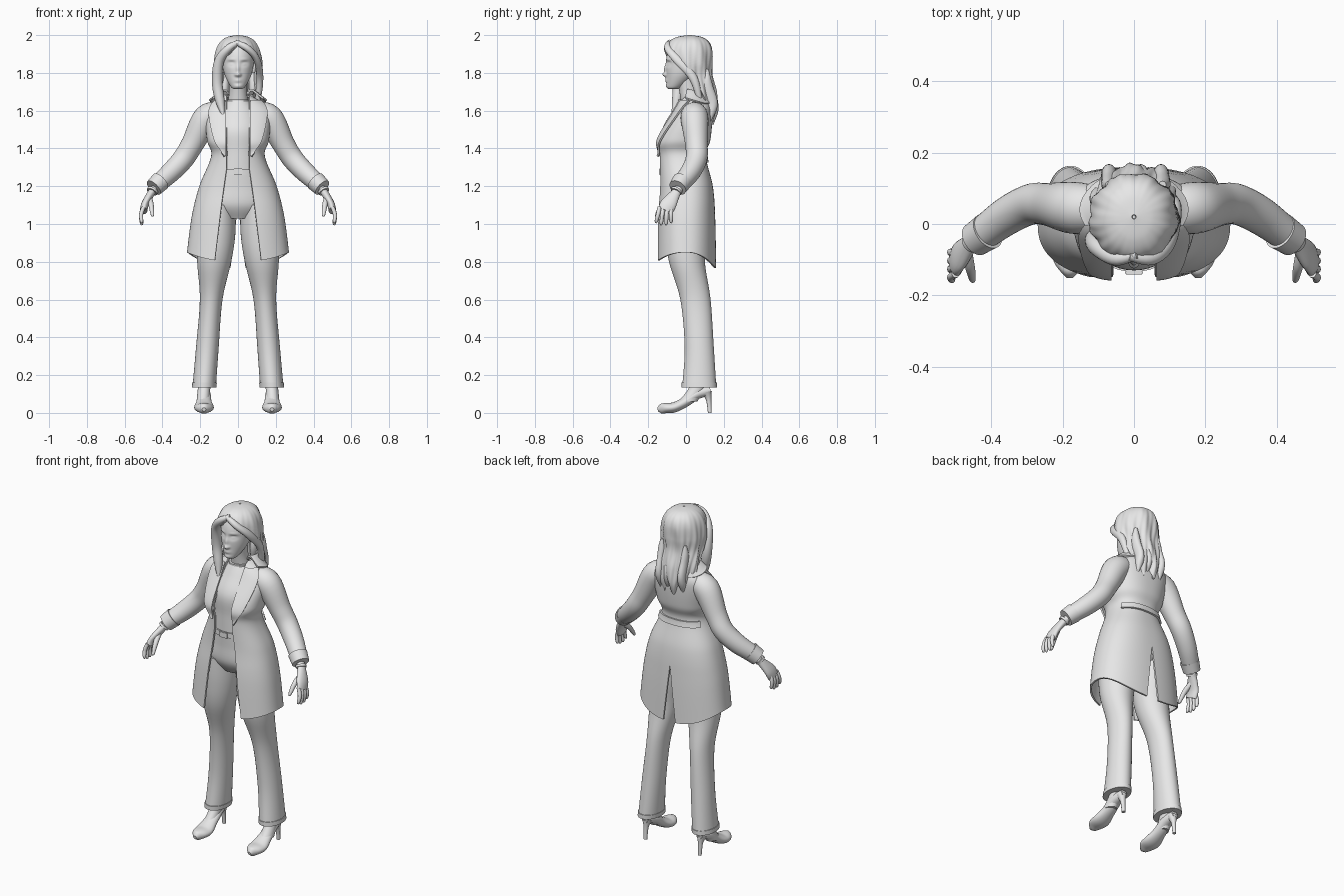
import bpy, bmesh, math
from math import sin, cos, pi, exp, radians
from mathutils import Vector

default_cube = bpy.data.objects.get("Cube")
if default_cube:
    bpy.data.objects.remove(default_cube)

GREY = (.8, .8, .8, 1)
grey = bpy.data.materials.new("light_grey")
grey.use_nodes = True
grey.diffuse_color = GREY
grey.node_tree.nodes["Principled BSDF"].inputs["Base Color"].default_value = GREY


def sample(rows, along):
    """Smooth curve through the rows, with along running from 0 to 1."""
    last = len(rows) - 1
    place = along * last
    start = min(int(place), last - 1)
    f = place - start
    before, here, there, after = (rows[max(0, min(last, start + k))] for k in (-1, 0, 1, 2))
    return [q + f * ((r - p) + f * ((2 * p - 5 * q + 4 * r - s) + f * (3 * (q - r) + s - p))) / 2
            for p, q, r, s in zip(before, here, there, after)]


def finish(name, bm, mirror=False, thickness=0, angle=40):
    """Turn a bmesh into a shaded object, with its modifiers applied."""
    bmesh.ops.recalc_face_normals(bm, faces=bm.faces)
    mesh = bpy.data.meshes.new(name)
    bm.to_mesh(mesh)
    bm.free()
    mesh.materials.append(grey)
    part = bpy.data.objects.new(name, mesh)
    bpy.context.scene.collection.objects.link(part)
    if mirror:
        part.modifiers.new("Mirror", 'MIRROR')
    if thickness:
        shell = part.modifiers.new("Solidify", 'SOLIDIFY')
        shell.thickness, shell.offset = thickness, -1
    bpy.ops.object.select_all(action='DESELECT')
    part.select_set(True)
    bpy.context.view_layer.objects.active = part
    for modifier in list(part.modifiers):
        bpy.ops.object.modifier_apply(modifier=modifier.name)
    bpy.ops.object.shade_smooth_by_angle(angle=radians(angle))


def surface(name, point, rows, columns, closed=False, **options):
    """Skin over point(u, v); closed rings get end caps."""
    bm = bmesh.new()
    count = columns if closed else columns + 1
    rings = [[bm.verts.new(point(i / rows, j / columns)) for j in range(count)] for i in range(rows + 1)]
    for lower, upper in zip(rings, rings[1:]):
        for j in range(columns):
            k = (j + 1) % count
            bm.faces.new((lower[j], lower[k], upper[k], upper[j]))
    if closed:
        bm.faces.new(rings[0])
        bm.faces.new(rings[-1])
    finish(name, bm, **options)


def loft(name, rows, lean=None, sides=40, steps=6, shape=None, **options):
    """Upright form from rows of (z, centre y, half width, half depth)."""
    def point(u, v):
        z, centre, width, depth = sample(rows, u)
        angle = v * 2 * pi
        across = lean(z) if lean else 0
        spot = Vector((across + width * sin(angle), centre - depth * cos(angle), z))
        return shape(spot, cos(angle)) if shape else spot
    surface(name, point, (len(rows) - 1) * steps, sides, True, **options)


def band(name, z, centre, width, depth, height, **options):
    """Raised strip round an upright form."""
    rim = .004
    loft(name, [(z, centre, width - rim, depth - rim), (z, centre, width, depth),
                (z + height, centre, width, depth), (z + height, centre, width - rim, depth - rim)],
         steps=1, **options)


def tube(name, rows, depth=1, axis=(0, 1, 0), sides=24, steps=6, **options):
    """Round form along rows of (x, y, z, radius), flattened to the given depth."""
    def point(u, v):
        *centre, radius = sample(rows, u)
        ahead, behind = sample(rows, min(u + .01, 1)), sample(rows, max(u - .01, 0))
        tangent = (Vector(ahead[:3]) - Vector(behind[:3])).normalized()
        side = Vector(axis)
        side = (side - tangent * side.dot(tangent)).normalized()
        angle = v * 2 * pi
        return (Vector(centre) + side * radius * cos(angle)
                + tangent.cross(side) * min(radius, depth) * sin(angle))
    surface(name, point, (len(rows) - 1) * steps, sides, True, **options)


# Coat: half shell with an open front, a back slit and a dipping hem
COAT = [(1.68, .05, .07, .07), (1.6, .04, .165, .1), (1.45, -.01, .165, .14), (1.36, -.02, .142, .125),
        (1.2, 0, .205, .142), (1.04, 0, .245, .155), (.85, 0, .27, .16)]
SQUARENESS = .85


def coat_point(along, v, offset=0, start=None, width=None):
    z, centre, half_width, half_depth = sample(COAT, along)
    front_gap = .06 + .14 * max(0, 1.3 - z)
    back_gap = .16 * max(0, 1.1 - z)
    if start is None:
        start = math.asin(min(1, front_gap / half_width) ** (1 / SQUARENESS))
    end = start + width if width else pi - math.asin((back_gap / half_width) ** (1 / SQUARENESS))
    angle = start + (end - start) * v
    facing = cos(angle)
    low = max(0, min(1, (1.1 - z) * 4))
    hem_drop = low * facing ** 2 * (.05 if facing > 0 else .085)
    return Vector(((half_width + offset) * max(sin(angle), 0) ** SQUARENESS,
                   centre - (half_depth + offset) * math.copysign(abs(facing) ** SQUARENESS, facing),
                   z - hem_drop))


def lapel_point(u, v):
    return coat_point(.07 + u * .43, v, offset=.01 + .01 * v, width=.02 + .75 * (1 - u) ** .7)


def half_belt_point(u, v):
    return coat_point(.5 + u * .04, v, offset=.01, start=2.1)


surface("coat", coat_point, 60, 48, mirror=True, thickness=.01)
surface("lapel", lapel_point, 24, 8, mirror=True, thickness=.01)
surface("back_half_belt", half_belt_point, 4, 16, mirror=True, thickness=.01)

# Collar folded over the shoulders, pointed at the front
COLLAR = [(1.69, .06, .07, .06), (1.7, .055, .085, .075), (1.64, .05, .145, .1)]


def collar_point(u, v):
    z, centre, width, depth = sample(COLLAR, u)
    start = .75 + u / 4
    angle = start + (pi - start) * v
    lift = .03 * u * max(0, 1 - v * 2)
    return Vector((width * max(sin(angle), 0) + lift / 2, centre - depth * cos(angle), z + lift))


surface("collar", collar_point, 14, 28, mirror=True, thickness=.01)

# Sleeves with turned cuffs
tube("sleeve", [(.09, .045, 1.58, .06), (.165, .045, 1.56, .073), (.24, .055, 1.425, .06), (.29, .055, 1.345, .057),
                (.36, .02, 1.27, .053), (.44, -.04, 1.2, .045)], sides=32, mirror=True)
tube("cuff", [(.41, -.02, 1.227, .053), (.446, -.044, 1.192, .048)], sides=32, mirror=True)

# Hands, fingers and bracelet
tube("hand", [(.43, -.03, 1.2, .025), (.455, -.05, 1.17, .025), (.49, -.09, 1.11, .042), (.5, -.11, 1.07, .04)],
     depth=.02, mirror=True)
for order, finger in enumerate(("index_finger", "middle_finger", "ring_finger", "little_finger")):
    root = -.14 + .02 * order
    tip = root * 1.3 + .025
    drop = 1 + .01 * abs(order - 1.5)
    tube(finger, [(.5, root, 1.09, .011), (.513, (root + tip) / 2, 1.05, .011), (.51, tip, drop, .009),
                  (.506, tip, drop - .01, .003)], sides=12, mirror=True)
tube("thumb", [(.47, -.07, 1.14, .015), (.46, -.12, 1.1, .014), (.453, -.155, 1.05, .009), (.45, -.16, 1.04, .003)],
     sides=12, mirror=True)
tube("bracelet", [(.45, -.048, 1.18, .03), (.456, -.054, 1.17, .03)], mirror=True)

# Top, trousers and belt
loft("top", [(1.66, .02, .052, .055), (1.6, .015, .1, .086), (1.5, -.01, .133, .116), (1.38, -.018, .12, .108),
             (1.27, -.012, .135, .114)])
band("neckline", 1.65, .02, .06, .062, .01)
loft("trouser_seat", [(1.28, -.012, .137, .116), (1.2, 0, .165, .124), (1.1, 0, .18, .12), (1.03, 0, .1, .08)])


def leg_lean(z):
    return .19 - .08 * z


loft("trouser_leg", [(1.1, 0, .085, .115), (.95, 0, .1, .11), (.8, .005, .09, .095), (.6, .05, .06, .08),
                     (.35, .07, .06, .077), (.14, .07, .062, .09)], lean=leg_lean, mirror=True)
band("trouser_hem", .135, .07, .065, .093, .025, lean=leg_lean, mirror=True)
band("belt", 1.26, -.012, .143, .122, .03)
bm = bmesh.new()
bmesh.ops.create_cube(bm, size=.05)
for vert in bm.verts:
    vert.co = (vert.co.x, vert.co.y / 4 - .136, vert.co.z * .7 + 1.276)
bmesh.ops.bevel(bm, geom=bm.edges[:], offset=.003, segments=2, affect='EDGES')
finish("buckle", bm)

# Feet in pointed heeled shoes
FOOT = .18
loft("ankle", [(.06, .01, .034, .05), (.14, .06, .033, .042), (.24, .066, .035, .042)], lean=leg_lean, mirror=True)
tube("shoe", [(FOOT, -.15, .018, .01), (FOOT, -.11, .025, .043), (FOOT, -.06, .03, .052), (FOOT, 0, .06, .04),
              (FOOT, .06, .1, .035), (FOOT, .13, .12, .02)], depth=.027, axis=(1, 0, 0), mirror=True)
tube("heel", [(FOOT, .11, .11, .028), (FOOT, .12, .07, .014), (FOOT, .126, 0, .01)], sides=16, mirror=True)

# Head with modelled features: (x to each side, z, width, height, push forward)
FEATURES = {
    "nose_tip": (0, 1.79, .013, .012, .018),
    "nose_bridge": (0, 1.82, .01, .025, .01),
    "nostrils": (.012, 1.79, .006, .006, .006),
    "lips": (0, 1.76, .02, .01, .008),
    "mouth_line": (0, 1.76, .03, .002, -.005),
    "chin": (0, 1.73, .02, .01, .006),
    "eye_sockets": (.034, 1.85, .02, .013, -.013),
    "eyeballs": (.034, 1.847, .014, .007, .008),
    "brows": (.036, 1.87, .02, .006, .004),
}


def shape_face(spot, facing):
    for across, z, width, height, push in FEATURES.values():
        nearness = ((abs(spot.x) - across) / width) ** 2 + ((spot.z - z) / height) ** 2
        spot.y -= push * exp(-nearness) * max(0, min(1, facing * 2))
    return spot


loft("head", [(1.714, -.07, .016, .018), (1.725, -.06, .037, .04), (1.78, -.028, .067, .076), (1.83, -.01, .08, .096),
              (1.89, .005, .086, .107), (1.94, .012, .075, .094), (1.97, .016, .05, .06)],
     sides=112, steps=10, shape=shape_face, angle=80)
loft("neck", [(1.6, .03, .06, .05), (1.7, .015, .047, .05), (1.79, 0, .05, .055)])
tube("ear", [(.08, .01, 1.8, .008), (.09, .012, 1.84, .02), (.09, .015, 1.865, .008)], depth=.01, mirror=True)

# Hair shell: (z, centre y, half width, half depth, opening at the face in degrees)
HAIR = [(2, .02, .006, .006, 0), (1.99, .018, .056, .065, 0), (1.965, .016, .092, .105, 2), (1.92, .015, .115, .125, 20),
        (1.85, .018, .126, .122, 65), (1.78, .03, .12, .108, 95), (1.69, .06, .12, .1, 105), (1.61, .075, .11, .09, 115),
        (1.55, .09, .08, .055, 125)]


def hair_point(u, v):
    z, centre, width, depth, opening = sample(HAIR, u)
    start, end = radians(opening), 2 * pi - radians(opening) * .75
    angle = start + (end - start) * v
    wave = 1 + .06 * u * sin(9 * angle + 14 * z) + .025 * u * sin(23 * angle - 18 * z)
    ragged_end = .025 * u ** 4 * sin(7 * angle)
    return Vector((width * wave * sin(angle), centre - depth * wave * cos(angle), z + ragged_end))


surface("hair", hair_point, 70, 110, thickness=.014, angle=60)

# Loose locks framing the face and falling on the shoulders
tube("right_front_lock", [(.01, -.085, 1.965, .012), (-.05, -.097, 1.93, .02), (-.1, -.065, 1.86, .026),
                          (-.11, -.043, 1.75, .028), (-.095, -.05, 1.65, .024), (-.076, -.074, 1.565, .004)])
tube("left_swept_lock", [(-.015, -.09, 1.963, .012), (.05, -.095, 1.93, .02), (.1, -.045, 1.87, .025),
                         (.116, .04, 1.77, .022), (.1, .08, 1.62, .012)], depth=.018)
for order in range(4):
    across = -.07 + .05 * order
    sway = .015 * sin(order * 2)
    tube("back_lock_%d" % order, [(across, .11, 1.82, .01), (across, .115, 1.72, .03), (across + sway, .138, 1.63, .03),
                                  (across, .125, 1.54, .005)], depth=.022)
